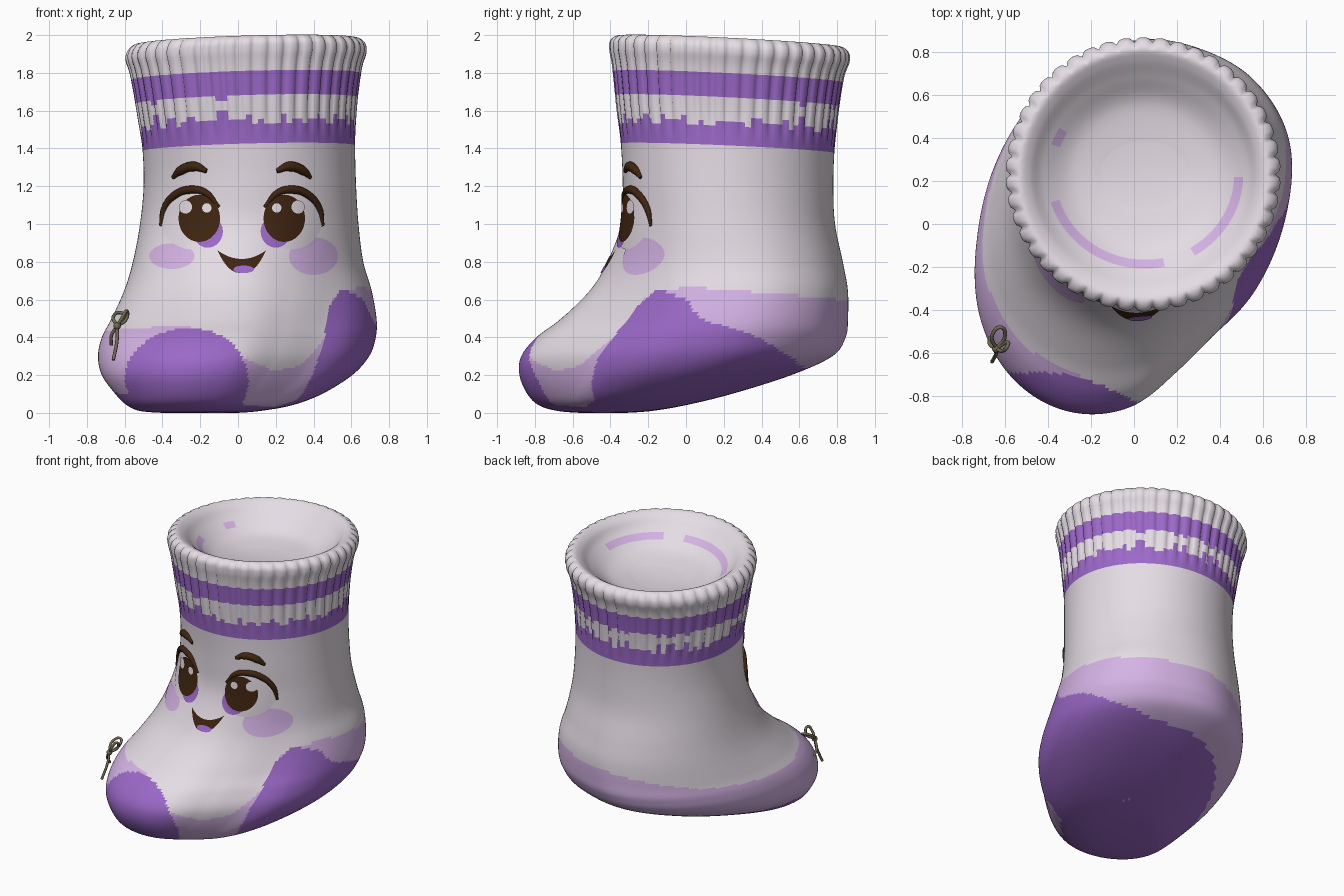
import bpy, bmesh, math, random
from mathutils import Vector
from mathutils.bvhtree import BVHTree

if "Cube" in bpy.data.objects:
    bpy.data.objects.remove(bpy.data.objects["Cube"])

random.seed(4)


def material(name, rgb):
    m = bpy.data.materials.new(name)
    m.diffuse_color = (*rgb, 1)
    m.use_nodes = True
    m.node_tree.nodes["Principled BSDF"].inputs["Base Color"].default_value = m.diffuse_color
    return m


WOOL = material("pale wool", (0.78, 0.72, 0.78))
PURPLE = material("purple", (0.33, 0.14, 0.58))
LILAC = material("lilac", (0.66, 0.45, 0.78))
BROWN = material("dark brown", (0.05, 0.018, 0.005))
TWINE = material("olive twine", (0.17, 0.15, 0.09))

# Sock levels: z, x min, x max, y min, y max, blend from oval leg to foot outline
LEVELS = [
    (0.00, -.40, .00, -.56, -.32, .3), (0.01, -.52, .12, -.68, -.18, .5),
    (0.04, -.59, .29, -.78, .00, .7), (0.10, -.65, .45, -.84, .25, .9),
    (0.20, -.72, .61, -.88, .57, 1), (0.30, -.74, .70, -.87, .79, 1),
    (0.40, -.72, .735, -.79, .86, 1), (0.50, -.67, .74, -.66, .87, .9),
    (0.65, -.605, .715, -.51, .865, .65), (0.80, -.56, .67, -.42, .835, .4),
    (1.00, -.52, .64, -.345, .79, .1), (1.20, -.50, .625, -.335, .78, 0),
    (1.40, -.505, .62, -.345, .785, 0), (1.60, -.53, .625, -.365, .80, 0),
    (1.80, -.565, .65, -.385, .83, 0), (1.89, -.59, .675, -.40, .86, 0),
    (1.94, -.575, .665, -.395, .855, 0), (1.968, -.535, .625, -.355, .815, 0),
    (1.945, -.485, .575, -.30, .765, 0), (1.88, -.42, .52, -.22, .68, 0),
    (1.80, -.30, .40, -.10, .56, 0), (1.765, -.15, .25, .08, .38, 0)]
# Foot outline radius every 22.5 degrees, relative to its bounding box
FOOT = [.96, 1.05, 1.05, 1.0, .98, .94, .92, .936, .98, 1.06, 1.09, 1.06, .97, .83, .79, .87]
# Upper edge of the lilac and purple foot patches: (angle, height)
LILAC_EDGE = [(0, .67), (45, .62), (90, .58), (135, .47), (180, .43), (225, .45), (250, .46),
              (270, .3), (285, .22), (300, .25), (320, .4), (335, .6), (360, .67)]
SOLE_EDGE = [(0, .6), (6, .5), (25, .42), (40, .32), (60, .25), (90, .23), (135, .19), (180, .14),
             (225, .1), (250, .06), (290, .03), (303, .07), (313, .3), (330, .55), (345, .66), (360, .6)]


def catmull(a, b, c, d, t):
    return b + .5 * t * (c - a + t * (2 * a - 5 * b + 4 * c - d + t * (3 * (b - c) + d - a)))


def ramp(x, a, b):
    t = min(1, max(0, (x - a) / (b - a)))
    return t * t * (3 - 2 * t)


def level(t):
    i = min(int(t), len(LEVELS) - 2)
    k = [LEVELS[min(max(i + j, 0), len(LEVELS) - 1)] for j in (-1, 0, 1, 2)]
    return [catmull(*v, t - i) for v in zip(*k)]


def foot_radius(deg):
    i, f = divmod(deg / 22.5, 1)
    return catmull(*[FOOT[(int(i) + j) % 16] for j in (-1, 0, 1, 2)], f)


def edge_height(table, deg):
    for (a, h), (b, g) in zip(table, table[1:]):
        if a <= deg <= b:
            return h + (g - h) * (deg - a) / (b - a)


RIBS, PER_RIB, STEPS = 46, 5, 8
SEG = RIBS * PER_RIB
RIB = [-1.5, .2, .6, .6, .2]
jitter = [random.choice((0, 0, 0, .02, -.02, -.03, .05)) for _ in range(SEG // 2)]


def sock_colour(t, seg, c):
    """Pick the knit colour from the position on the sock."""
    z0 = level(t)[0]
    deg = math.degrees(math.atan2(c.y, c.x)) % 360
    if t < 9:
        if (c - Vector((-.30, -.88, .12))).length < .37 or c.z < edge_height(SOLE_EDGE, deg):
            return 1
        return 2 if c.z < edge_height(LILAC_EDGE, deg) else 0
    if t < 15:
        j = jitter[seg // 2]
        return int(1.645 - j * .2 < z0 < 1.775 or 1.395 < z0 < 1.525 + j)
    if 19.12 < t < 19.5:      # faint stitches inside the opening
        a = seg * 360 / SEG
        return 2 if 197 < a < 281 or 299 < a < 358 or 150 < a < 161 else 0
    return 0


# Sock body: lofted rings from sole, up the leg, over the ribbed rim, into the bowl
bm = bmesh.new()
rings, ts = [], []
for n in range((len(LEVELS) - 1) * STEPS + 1):
    t = n / STEPS
    z, xl, xr, yf, yb, b = level(t)
    rib = ramp(t, 11.9, 13) * (1 - ramp(t, 16.2, 17.6)) * .010
    tilt = ramp(z, 1.0, 1.5)
    ring = []
    for s in range(SEG):
        a = s * 2 * math.pi / SEG
        r = 1 + b * (foot_radius(s * 360 / SEG) - 1)
        r += rib * RIB[s % PER_RIB] / .6
        x = (xl + xr) / 2 + (xr - xl) / 2 * r * math.cos(a)
        y = (yf + yb) / 2 + (yb - yf) / 2 * r * math.sin(a)
        ring.append(bm.verts.new((x, y, z + tilt * (.03 * (x - .05) - .05 * (y - .24)))))
    rings.append(ring)
    ts.append(t)
for n in range(len(rings) - 1):
    for s in range(SEG):
        q = (s + 1) % SEG
        f = bm.faces.new((rings[n][s], rings[n][q], rings[n + 1][q], rings[n + 1][s]))
        f.material_index = sock_colour((ts[n] + ts[n + 1]) / 2, s, f.calc_center_median())
for ring, mid, idx in ((rings[0], (-.2, -.44, 0), 1), (rings[-1], (.05, .23, 1.76), 0)):
    c = bm.verts.new(mid)
    for s in range(SEG):
        bm.faces.new((ring[s], ring[(s + 1) % SEG], c)).material_index = idx
bmesh.ops.recalc_face_normals(bm, faces=bm.faces)
for f in bm.faces:
    f.smooth = True
surface = BVHTree.FromBMesh(bm)
mesh = bpy.data.meshes.new("sock")
bm.to_mesh(mesh)
bm.free()
for m in (WOOL, PURPLE, LILAC):
    mesh.materials.append(m)
bpy.context.collection.objects.link(bpy.data.objects.new("sock", mesh))

MID, EYE_X, EYE_Z, EYE_RX, EYE_RZ = .02, .265, 1.035, .165, .17


def on_face(x, z, lift):
    """Point on the front of the sock, raised by lift and by the eye bulge."""
    hit = surface.ray_cast(Vector((x, -2, z)), Vector((0, 1, 0)))[0]
    d = ((abs(x - MID) - EYE_X) / EYE_RX) ** 2 + ((z - EYE_Z) / EYE_RZ) ** 2
    return Vector((x, hit.y - lift - .014 * max(0, 1 - d), z))


def plate(name, mat, lift, point, nu=32, nv=8):
    """Thin sheet laid on the face; point(angle, radius 0-1) gives x, z."""
    b = bmesh.new()
    grid = [[b.verts.new(on_face(*point(2 * math.pi * i / nu, j / nv), lift)) for i in range(nu)]
            for j in range(1, nv + 1)]
    c = b.verts.new(on_face(*point(0, 0), lift))
    for i in range(nu):
        k = (i + 1) % nu
        b.faces.new((c, grid[0][i], grid[0][k]))
        for j in range(nv - 1):
            b.faces.new((grid[j][i], grid[j + 1][i], grid[j + 1][k], grid[j][k]))
    for f in b.faces:
        f.smooth = True
    me = bpy.data.meshes.new(name)
    b.to_mesh(me)
    b.free()
    me.materials.append(mat)
    bpy.context.collection.objects.link(bpy.data.objects.new(name, me))


def oval(name, mat, lift, cx, cz, rx, rz):
    plate(name, mat, lift, lambda a, r: (cx + rx * r * math.cos(a), cz + rz * r * math.sin(a)))


def tube(name, mat, pts, radii):
    """Smooth tapered strand through the points, as a mesh."""
    cu = bpy.data.curves.new(name, 'CURVE')
    cu.dimensions, cu.bevel_depth, cu.bevel_resolution = '3D', 1, 2
    cu.use_fill_caps = True
    sp = cu.splines.new('BEZIER')
    sp.bezier_points.add(len(pts) - 1)
    sp.resolution_u = 6
    for p, co, r in zip(sp.bezier_points, pts, radii):
        p.co, p.radius = co, r
        p.handle_left_type = p.handle_right_type = 'AUTO'
    cu.materials.append(mat)
    ob = bpy.data.objects.new(name, cu)
    bpy.context.collection.objects.link(ob)
    bpy.ops.object.select_all(action='DESELECT')
    ob.select_set(True)
    bpy.context.view_layer.objects.active = ob
    bpy.ops.object.convert(target='MESH')


# Eyes, lids, brows on both sides, then cheeks
for side, s in (("left", -1), ("right", 1)):
    oval(side + "_eye_white", WOOL, .005, MID + s * EYE_X, EYE_Z, EYE_RX, EYE_RZ)
    oval(side + "_eye_tint", PURPLE, .008, MID + s * .18, .96, .08, .085)
    oval(side + "_iris", BROWN, .011, MID + s * .225, 1.03, .11, .125)
    for i, (gx, gz, gr) in enumerate(((.185, 1.085, .025), (.298, 1.09, .035))):
        oval(f"{side}_eye_glint_{i}", WOOL, .014, MID + s * gx, gz, gr, gr)
    lid = [(.43, .99), (.41, 1.08), (.35, 1.155), (.27, 1.182), (.19, 1.165), (.12, 1.09)]
    tube(side + "_eyelid", BROWN, [on_face(MID + s * x, z, .004) for x, z in lid],
         [.008, .018, .022, .022, .018, .008])
    brow = [(.365, 1.245), (.32, 1.285), (.25, 1.305), (.185, 1.28)]
    tube(side + "_eyebrow", BROWN, [on_face(MID + s * x, z, .002) for x, z in brow],
         [.010, .026, .026, .012])
oval("left_cheek", LILAC, .004, -.35, .83, .12, .068)
oval("right_cheek", LILAC, .004, .40, .83, .13, .10)


# Smiling mouth and tongue
def smile(a, r):
    u, v = r * math.cos(a), r * math.sin(a)
    top, low = .815 + .045 * u * u, .74 + .12 * abs(u) ** 2.4
    k = .5 + .5 * v / max(.05, math.sqrt(max(0, 1 - u * u)))
    return MID + .128 * u, low + (top - low) * k


plate("mouth", BROWN, .004, smile, 48)
oval("tongue", PURPLE, .007, MID + .01, .76, .055, .02)

# Little twine bow on the side of the toe
knot = Vector((-.64, -.58, .46))
STRANDS = {
    "bow_loop_upper": [(0, 0, 0), (-.02, .06, .05), (.02, .10, .07), (.04, .06, .04), (0, 0, 0)],
    "bow_loop_lower": [(0, 0, 0), (.03, -.01, .05), (.05, .01, .08), (.05, .03, .04), (0, 0, 0)],
    "bow_tail_long": [(0, 0, 0), (.00, -.02, -.07), (-.02, -.06, -.18)],
    "bow_tail_short": [(0, 0, 0), (-.03, .02, -.05), (-.03, .05, -.10)]}
for name, pts in STRANDS.items():
    tube(name, TWINE, [knot + Vector(p) for p in pts], [.009] * len(pts))
bpy.ops.mesh.primitive_uv_sphere_add(segments=12, ring_count=8, radius=.02, location=knot)
bpy.context.object.name = "bow_knot"
bpy.context.object.data.materials.append(TWINE)
bpy.ops.object.shade_smooth()
